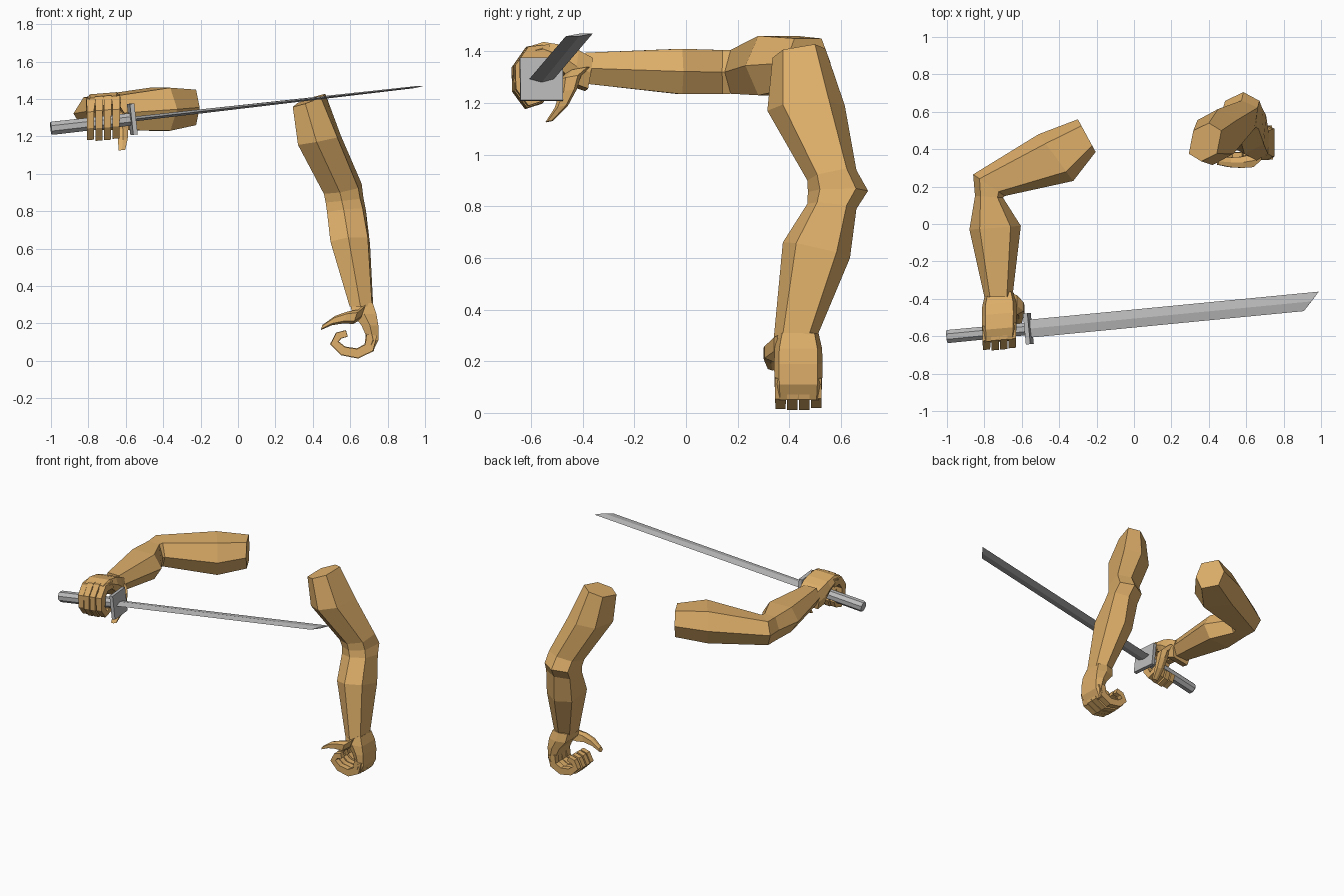
import bpy, bmesh, math
from mathutils import Vector as V

if "Cube" in bpy.data.objects:
    bpy.data.objects.remove(bpy.data.objects["Cube"])


def material(name, rgb):
    m = bpy.data.materials.new(name)
    m.diffuse_color = (*rgb, 1)
    m.use_nodes = True
    m.node_tree.nodes["Principled BSDF"].inputs["Base Color"].default_value = m.diffuse_color
    return m


SKIN = material("tan_skin", (0.72, 0.42, 0.14))
STEEL = material("grey_steel", (0.49, 0.49, 0.49))


def loft(name, rings, mat):
    """Skin a list of equal-sized point rings and cap both ends."""
    bm = bmesh.new()
    rows = [[bm.verts.new(p) for p in r] for r in rings]
    n = len(rows[0])
    for a, b in zip(rows, rows[1:]):
        for i in range(n):
            j = (i + 1) % n
            bm.faces.new((a[i], a[j], b[j], b[i]))
    bm.faces.new(rows[0])
    bm.faces.new(rows[-1])
    bmesh.ops.recalc_face_normals(bm, faces=bm.faces)
    me = bpy.data.meshes.new(name)
    bm.to_mesh(me)
    bm.free()
    me.materials.append(mat)
    ob = bpy.data.objects.new(name, me)
    bpy.context.collection.objects.link(ob)
    return ob


def arm(name, sections):
    """Six-sided limb: outer edge, inner edge and half thickness per section."""
    rings = []
    for a, b, t in sections:
        a, b, t = V(a), V(b), V(t)
        k = (b - a) * 0.2
        rings.append([a, a + k + t, b - k + t, b, b - k - t, a + k - t])
    loft(name, rings, SKIN)


def hand(side, origin, u, d, p):
    """Fist: u runs to the thumb side, d to the knuckles, p out of the palm."""
    o, u, d, p = V(origin), V(u).normalized(), V(d).normalized(), V(p).normalized()

    def at(a, b, c):
        return o + u * a + d * b + p * c

    # palm: distance, half width, back, front
    palm = [(-0.01, 0.078, -0.06, 0.06), (0.05, 0.092, -0.08, 0.05),
            (0.11, 0.094, -0.09, 0.0), (0.19, 0.092, -0.09, -0.035),
            (0.25, 0.088, -0.06, -0.015)]
    rings = []
    for dd, w, back, front in palm:
        m = (back + front) / 2
        rings.append([at(-w, dd, m), at(-w * 0.8, dd, back), at(w * 0.8, dd, back),
                      at(w, dd, m), at(w * 0.8, dd, front), at(-w * 0.8, dd, front)])
    loft(side + "_palm", rings, SKIN)

    # four curled fingers
    curl = [(-0.06, 0.16), (-0.045, 0.232), (0.02, 0.264), (0.10, 0.25),
            (0.148, 0.205), (0.125, 0.165), (0.08, 0.152)]
    for i, s in enumerate((0.92, 1.0, 1.0, 0.96)):
        c = -0.069 + i * 0.046
        rings = []
        for k, (pp, dd) in enumerate(curl):
            q0, q1 = V(curl[max(k - 1, 0)]), V(curl[min(k + 1, len(curl) - 1)])
            t = (q1 - q0).normalized()
            h = 0.028 - 0.0018 * k
            w = 0.0215 - 0.0008 * k
            centre = V((0.05, 0.18)) + (V((pp, dd)) - V((0.05, 0.18))) * s
            nx, ny = -t.y * h, t.x * h
            rings.append([at(c + e * w, centre.y + f * ny, centre.x + f * nx)
                          for e, f in ((-1, -1), (1, -1), (1, 1), (-1, 1))])
        loft(f"{side}_finger_{i + 1}", rings, SKIN)

    # thumb: side offset, distance, palm offset, half width, half thickness
    thumb = [(0.06, 0.035, -0.01, 0.035, 0.045), (0.095, 0.065, 0.03, 0.036, 0.038),
             (0.105, 0.068, 0.085, 0.03, 0.032), (0.105, 0.085, 0.15, 0.026, 0.025),
             (0.10, 0.122, 0.213, 0.018, 0.014)]
    rings = [[at(a + e * w, b + f * h, c + f * h * 0.35)
              for e, f in ((-1, -0.7), (0, -1), (1, -0.6), (1, 0.6), (0, 1), (-1, 0.7))]
             for a, b, c, w, h in thumb]
    loft(side + "_thumb", rings, SKIN)


# raised arm, shoulder to wrist
arm("raised_arm", [
    ((-0.30, 0.56, 1.355), (-0.205, 0.385, 1.355), (0, 0, 0.095)),
    ((-0.51, 0.48, 1.345), (-0.325, 0.23, 1.345), (0, 0, 0.115)),
    ((-0.86, 0.265, 1.325), (-0.69, 0.15, 1.32), (0, 0, 0.085)),
    ((-0.85, 0.15, 1.32), (-0.70, 0.14, 1.32), (0, 0, 0.085)),
    ((-0.88, -0.03, 1.322), (-0.605, -0.01, 1.322), (0, 0, 0.088)),
    ((-0.80, -0.39, 1.335), (-0.65, -0.39, 1.335), (0, 0, 0.06)),
])
tilt = math.radians(9)
hand("raised", (-0.72, -0.385, 1.312), (1, 0.09, 0.08),
     (0, -math.cos(tilt), math.sin(tilt)), (0, -math.sin(tilt), -math.cos(tilt)))

# hanging arm, shoulder to wrist
arm("hanging_arm", [
    ((0.40, 0.54, 1.41), (0.36, 0.335, 1.375), (0.075, 0, 0.025)),
    ((0.45, 0.615, 1.19), (0.42, 0.315, 1.17), (0.105, 0, 0.02)),
    ((0.575, 0.66, 0.94), (0.545, 0.47, 0.90), (0.092, 0, 0.015)),
    ((0.585, 0.705, 0.86), (0.555, 0.472, 0.855), (0.092, 0, 0.01)),
    ((0.595, 0.66, 0.79), (0.565, 0.47, 0.81), (0.095, 0, 0.01)),
    ((0.61, 0.635, 0.60), (0.59, 0.375, 0.66), (0.10, 0, 0.01)),
    ((0.665, 0.505, 0.29), (0.655, 0.34, 0.29), (0.06, 0, 0)),
])
hand("hanging", (0.66, 0.435, 0.30), (0, -1, 0), (0, 0, -1), (-1, 0, 0))

# sword frame: axis, width and thickness directions from the guard
O = V((-0.565, -0.56, 1.292))
A = V((1.5, 0.145, 0.17)).normalized()
W = V((-0.097, 1, 0)).normalized()
N = A.cross(W)


def sw(s, w, n):
    return O + A * s + W * w + N * n


loft("sword_handle", [[sw(s, r * math.cos(i * math.pi / 4 + 0.39), r * math.sin(i * math.pi / 4 + 0.39))
                       for i in range(8)]
                      for s, r in ((-0.44, 0.034), (-0.43, 0.038), (0.0, 0.036))], STEEL)
loft("sword_guard", [[sw(s, 0.083 * a, 0.083 * b) for a, b in ((-1, -1), (1, -1), (1, 1), (-1, 1))]
                     for s in (-0.012, 0.012)], STEEL)
# blade: thin diamond with a slanted tip
loft("sword_blade", [[sw(s0, -0.048, 0), sw(s1, 0.0, -t), sw(s2, 0.048, 0), sw(s1, 0.0, t)]
                     for s0, s1, s2, t in ((0, 0, 0, 0.013), (1.485, 1.53, 1.575, 0.005))], STEEL)
